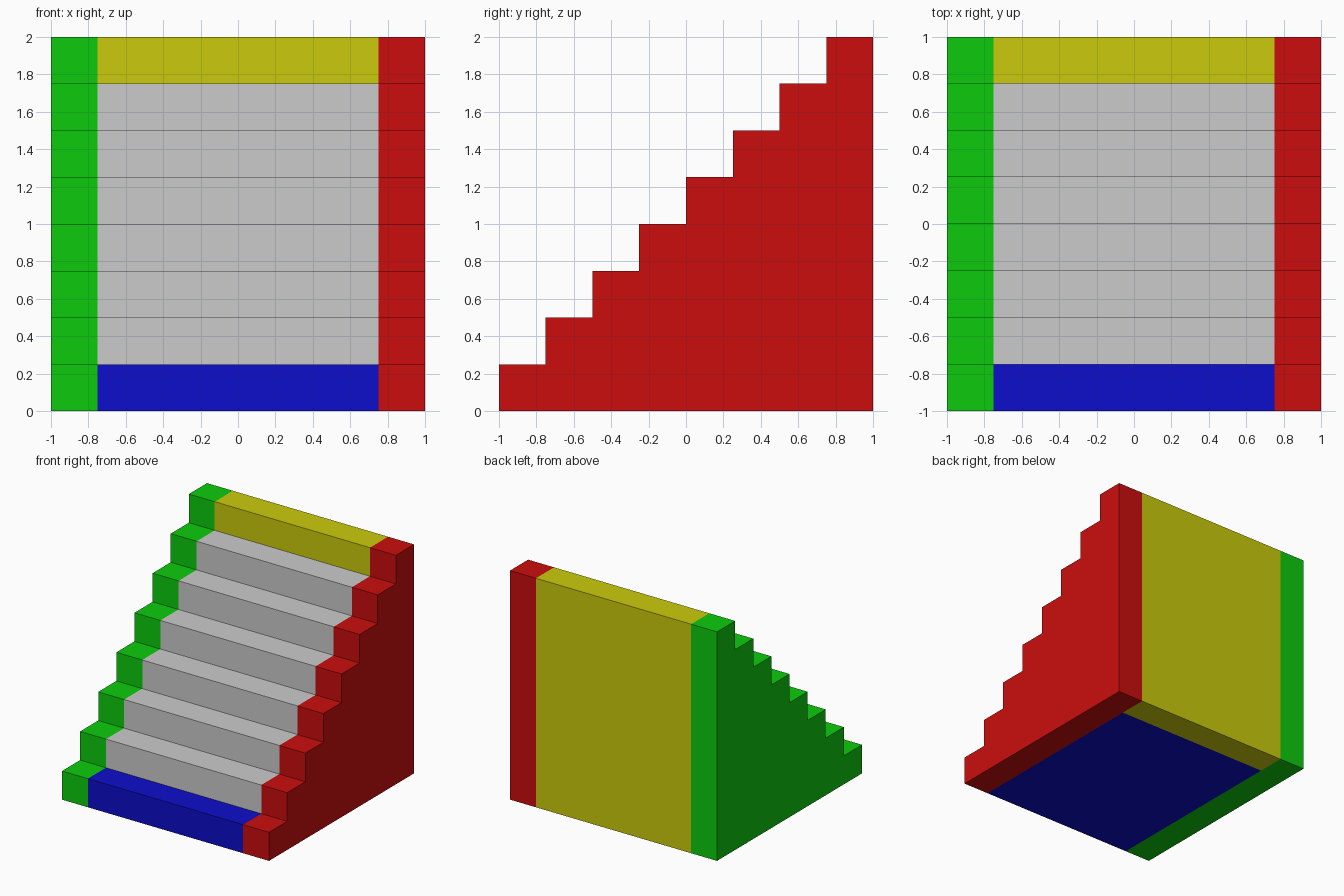
import bpy
import bmesh

if "Cube" in bpy.data.objects:
    bpy.data.objects.remove(bpy.data.objects["Cube"])

S = 0.25  # size of one step (rise, run and side strip width)


def material(name, rgb):
    m = bpy.data.materials.new(name)
    m.diffuse_color = (*rgb, 1.0)
    m.use_nodes = True
    m.node_tree.nodes["Principled BSDF"].inputs["Base Color"].default_value = m.diffuse_color
    return m


HI, LO = 0.6, 0.004
red = material("red", (HI, LO, LO))
green = material("green", (LO, HI, LO))
blue = material("blue", (LO, LO, HI))
yellow = material("yellow", (HI, HI, LO))
grey = material("light_grey", (HI, HI, HI))


def staircase(name, x0, x1, y0, z0, steps, mat, run=S, rise=S):
    """Extrude a stepped side profile along x; one step gives a plain block."""
    profile = [(y0, z0)]
    for i in range(steps):
        top = z0 + (i + 1) * rise
        profile += [(y0 + i * run, top), (y0 + (i + 1) * run, top)]
    profile.append((y0 + steps * run, z0))

    bm = bmesh.new()
    side = bm.faces.new([bm.verts.new((x0, y, z)) for y, z in profile])
    out = bmesh.ops.extrude_face_region(bm, geom=[side], use_keep_orig=True)
    moved = [v for v in out["geom"] if isinstance(v, bmesh.types.BMVert)]
    bmesh.ops.translate(bm, verts=moved, vec=(x1 - x0, 0, 0))
    bmesh.ops.recalc_face_normals(bm, faces=bm.faces)
    mesh = bpy.data.meshes.new(name)
    bm.to_mesh(mesh)
    bm.free()
    mesh.materials.append(mat)
    obj = bpy.data.objects.new(name, mesh)
    bpy.context.collection.objects.link(obj)
    return obj


# Coloured side strips, full height
staircase("left_side", -1, -1 + S, -1, 0, 8, green)
staircase("right_side", 1 - S, 1, -1, 0, 8, red)

# Middle: base slab with the first step, inner steps, tall back wall
staircase("bottom_step", -1 + S, 1 - S, -1, 0, 1, blue, run=2 - S)
staircase("middle_steps", -1 + S, 1 - S, -1 + S, S, 6, grey)
staircase("top_step", -1 + S, 1 - S, 1 - S, 0, 1, yellow, rise=2)
